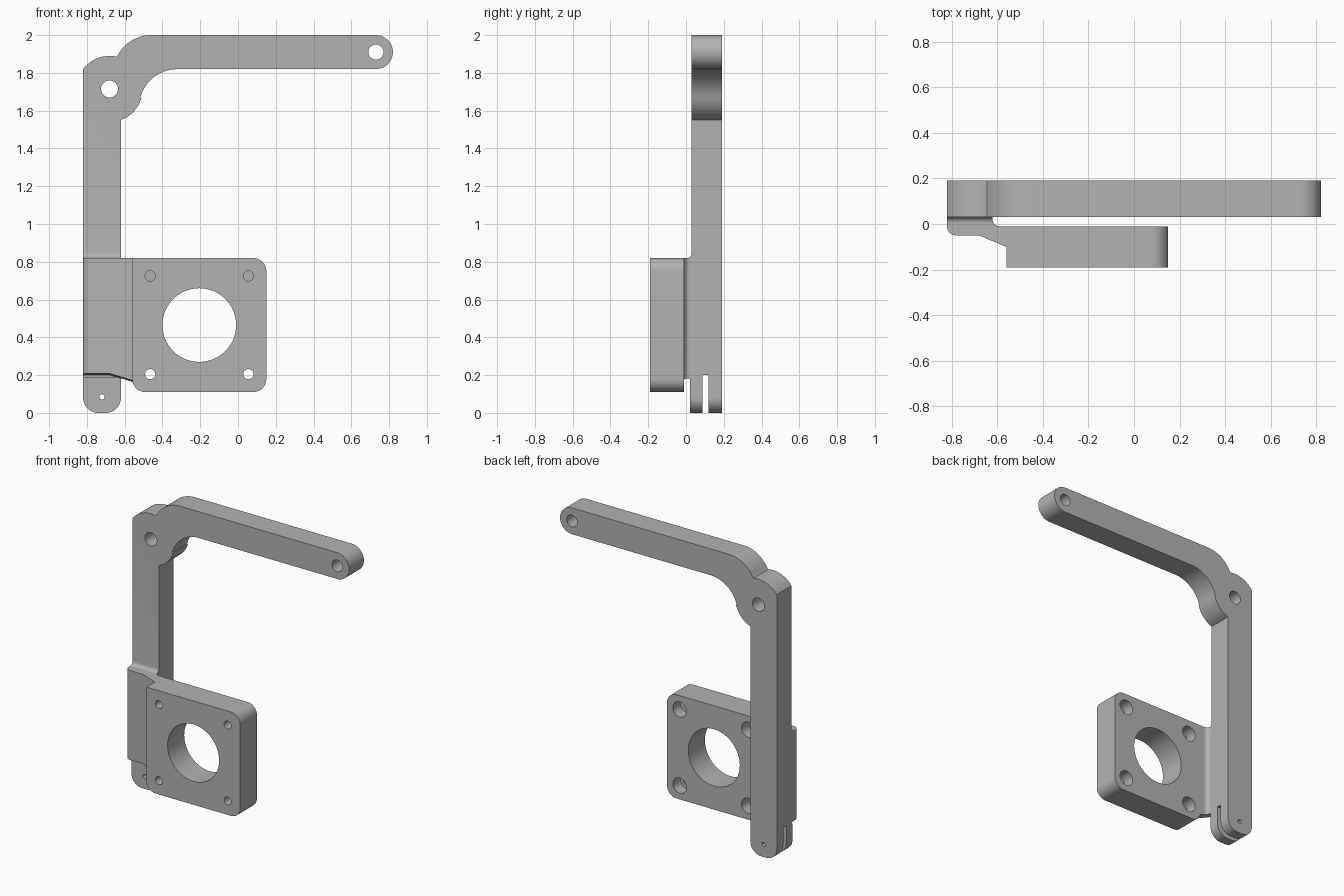
import bpy, bmesh
from math import cos, sin, radians

cube = bpy.data.objects.get("Cube")
if cube:
    bpy.data.objects.remove(cube, do_unlink=True)

grey = bpy.data.materials.new("plain grey")
grey.use_nodes = True
grey.diffuse_color = (0.45, 0.45, 0.45, 1)
grey.node_tree.nodes["Principled BSDF"].inputs["Base Color"].default_value = (0.45, 0.45, 0.45, 1)


def arc(cx, cy, r, start, end, n=12):
    angles = [radians(start + (end - start) * i / n) for i in range(n + 1)]
    return [(cx + r * cos(a), cy + r * sin(a)) for a in angles]


def prism(name, points, axis, low, high):
    """Extrude a flat outline along one axis."""
    place = {"x": lambda p: (low, p[0], p[1]),
             "y": lambda p: (p[0], low, p[1]),
             "z": lambda p: (p[0], p[1], low)}[axis]
    bm = bmesh.new()
    face = bm.faces.new([bm.verts.new(place(p)) for p in points])
    moved = bmesh.ops.extrude_face_region(bm, geom=[face])["geom"]
    shift = [high - low if a == axis else 0 for a in "xyz"]
    bmesh.ops.translate(bm, vec=shift, verts=[v for v in moved if isinstance(v, bmesh.types.BMVert)])
    bmesh.ops.recalc_face_normals(bm, faces=bm.faces)
    mesh = bpy.data.meshes.new(name)
    bm.to_mesh(mesh)
    bm.free()
    mesh.materials.append(grey)
    obj = bpy.data.objects.new(name, mesh)
    bpy.context.scene.collection.objects.link(obj)
    return obj


def combine(target, other, operation):
    mod = target.modifiers.new("combine", "BOOLEAN")
    mod.operation, mod.solver, mod.object = operation, "EXACT", other
    bpy.ops.object.select_all(action="DESELECT")
    bpy.context.view_layer.objects.active = target
    target.select_set(True)
    bpy.ops.object.modifier_apply(modifier=mod.name)
    bpy.data.objects.remove(other, do_unlink=True)


def drill(target, x, z, r, low, high, n=32):
    combine(target, prism("drill", arc(x, z, r, 0, 360, n)[:-1], "y", low, high), "DIFFERENCE")


# Upright and top arm in one outline
foot = arc(-0.74, 0.08, 0.08, 180, 270) + arc(-0.70, 0.08, 0.08, 270, 360)
outline = (foot
           + arc(-0.68, 1.715, 0.175, -70, -16)
           + arc(-0.32, 1.615, 0.205, 165, 90)
           + arc(0.73, 1.91, 0.09, -90, 90, 24)
           + arc(-0.46, 1.80, 0.20, 90, 153)
           + arc(-0.68, 1.715, 0.175, 78, 143))
frame = prism("arm_bracket", outline, "y", 0.03, 0.19)

# Slightly thicker foot
pad = prism("foot_pad", foot + [(-0.62, 0.19), (-0.82, 0.19)], "y", 0.02, 0.06)
combine(frame, pad, "UNION")

# Web joining upright and motor plate
web_outline = (arc(-0.78, -0.01, 0.04, 180, 270, 8)
               + [(-0.68, -0.05), (-0.56, -0.10), (-0.52, -0.10), (-0.52, -0.01)]
               + arc(-0.59, 0.02, 0.03, 270, 180, 8)
               + [(-0.62, 0.05), (-0.82, 0.05)])
web = prism("web", web_outline, "z", 0.10, 0.82)
under = prism("web_underside", [(-0.9, 0), (-0.4, 0), (-0.4, 0.10), (-0.68, 0.195), (-0.9, 0.195)],
              "y", -0.12, 0.1)
for v in under.data.vertices:
    if v.co.y < 0:
        v.co.z += 0.02
combine(web, under, "DIFFERENCE")
combine(frame, web, "UNION")

# Fillet where the web top meets the upright
fillet = prism("web_fillet", [(0.05, 0.80), (0.005, 0.80)] + arc(0.005, 0.845, 0.025, 270, 360, 8)
               + [(0.05, 0.845)], "x", -0.82, -0.62)
combine(frame, fillet, "UNION")

# Motor plate
plate = prism("motor_plate", [(-0.56, 0.82)] + arc(-0.49, 0.18, 0.07, 180, 270)
              + arc(0.08, 0.18, 0.07, 270, 360) + arc(0.08, 0.75, 0.07, 0, 90), "y", -0.19, -0.01)
combine(frame, plate, "UNION")

# Motor opening and counterbored screw holes
drill(frame, -0.205, 0.465, 0.195, -0.3, 0.01, 64)
for x in (-0.465, 0.055):
    for z in (0.205, 0.725):
        drill(frame, x, z, 0.027, -0.3, 0.01)
        drill(frame, x, z, 0.052, -0.09, 0.01)

# Pivot holes and forked foot
drill(frame, -0.68, 1.715, 0.045, 0, 0.3)
drill(frame, 0.73, 1.91, 0.04, 0, 0.3)
drill(frame, -0.72, 0.085, 0.014, 0, 0.3, 16)
slot = prism("foot_slot", [(0.087, -0.1), (0.12, -0.1), (0.12, 0.20), (0.087, 0.20)], "x", -0.9, -0.5)
combine(frame, slot, "DIFFERENCE")

bpy.ops.object.select_all(action="DESELECT")
frame.select_set(True)
bpy.context.view_layer.objects.active = frame
bpy.ops.object.shade_smooth_by_angle()
